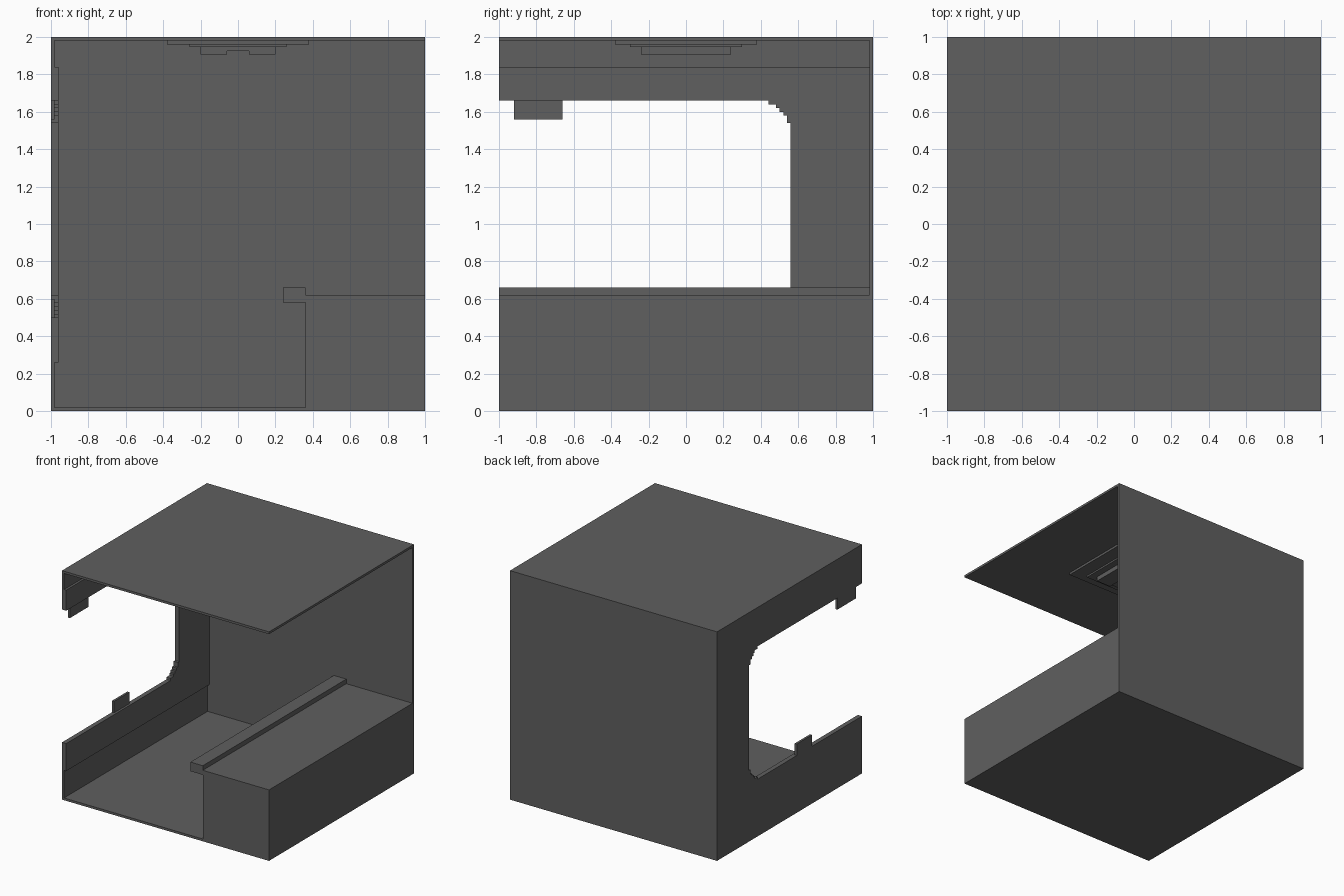
import bpy, bmesh

cube = bpy.data.objects.get("Cube")
if cube:
    bpy.data.objects.remove(cube, do_unlink=True)

# Single flat grey
GREY = (0.115, 0.115, 0.115, 1.0)
grey = bpy.data.materials.new("dark grey")
grey.use_nodes = True
grey.diffuse_color = GREY
bsdf = grey.node_tree.nodes["Principled BSDF"]
bsdf.inputs["Base Color"].default_value = GREY


def extrude_x(name, outline, x0, x1):
    """Solid from a (y, z) outline, extruded from x0 to x1."""
    bm = bmesh.new()
    face = bm.faces.new([bm.verts.new((x0, y, z)) for y, z in outline])
    new = bmesh.ops.extrude_face_region(bm, geom=[face])["geom"]
    verts = [v for v in new if isinstance(v, bmesh.types.BMVert)]
    bmesh.ops.translate(bm, verts=verts, vec=(x1 - x0, 0, 0))
    bmesh.ops.recalc_face_normals(bm, faces=bm.faces)
    mesh = bpy.data.meshes.new(name)
    bm.to_mesh(mesh)
    bm.free()
    mesh.materials.append(grey)
    obj = bpy.data.objects.new(name, mesh)
    bpy.context.collection.objects.link(obj)
    return obj


def box(name, x, y, z):
    return extrude_x(name, [(y[0], z[0]), (y[1], z[0]), (y[1], z[1]), (y[0], z[1])], *x)


# Room shell
box("floor", (-1, 1), (-1, 1), (0, 0.02))
box("ceiling", (-1, 1), (-1, 1), (1.98, 2))
box("back_wall", (-1, 1), (0.98, 1), (0.02, 1.98))

# Side wall: C-shaped, open to the front, with stepped round corners
OPEN_LOW, OPEN_HIGH = 0.50, 1.66
corner = [(0.44, 1.66), (0.44, 1.64), (0.48, 1.64), (0.48, 1.62), (0.50, 1.62),
          (0.50, 1.60), (0.52, 1.60), (0.52, 1.58), (0.54, 1.58), (0.54, 1.54),
          (0.56, 1.54)]
lower_corner = [(y, OPEN_LOW + OPEN_HIGH - z) for y, z in corner]
opening = [(-1, OPEN_LOW)] + lower_corner + corner[::-1] + [(-1, OPEN_HIGH)]


def wall_layer(name, x, z):
    outline = opening + [(-1, z[1]), (0.98, z[1]), (0.98, z[0]), (-1, z[0])]
    extrude_x(name, outline, *x)


wall_layer("side_wall", (-1, -0.98), (0.02, 1.98))
wall_layer("side_wall_lining", (-0.98, -0.96), (0.26, 1.84))

# Tabs on the edges of the opening
box("upper_tab", (-1, -0.98), (-0.92, -0.66), (1.56, OPEN_HIGH))
box("lower_tab", (-1, -0.98), (-0.31, -0.10), (OPEN_LOW, 0.60))

# Counter with raised lip
box("counter", (0.36, 1), (-1, 0.98), (0.02, 0.62))
box("counter_lip", (0.24, 0.36), (-1, 0.98), (0.58, 0.66))

# Stepped ceiling lamp
box("lamp_base", (-0.38, 0.38), (-0.38, 0.38), (1.96, 1.98))
box("lamp_tray", (-0.26, 0.26), (-0.30, 0.30), (1.945, 1.96))
box("lamp_centre", (-0.06, 0.06), (-0.24, 0.24), (1.925, 1.945))
for side, s in (("left", 1), ("right", -1)):
    box("lamp_bar_" + side, sorted((0.06 * s, 0.20 * s)), (-0.24, 0.24), (1.905, 1.945))
